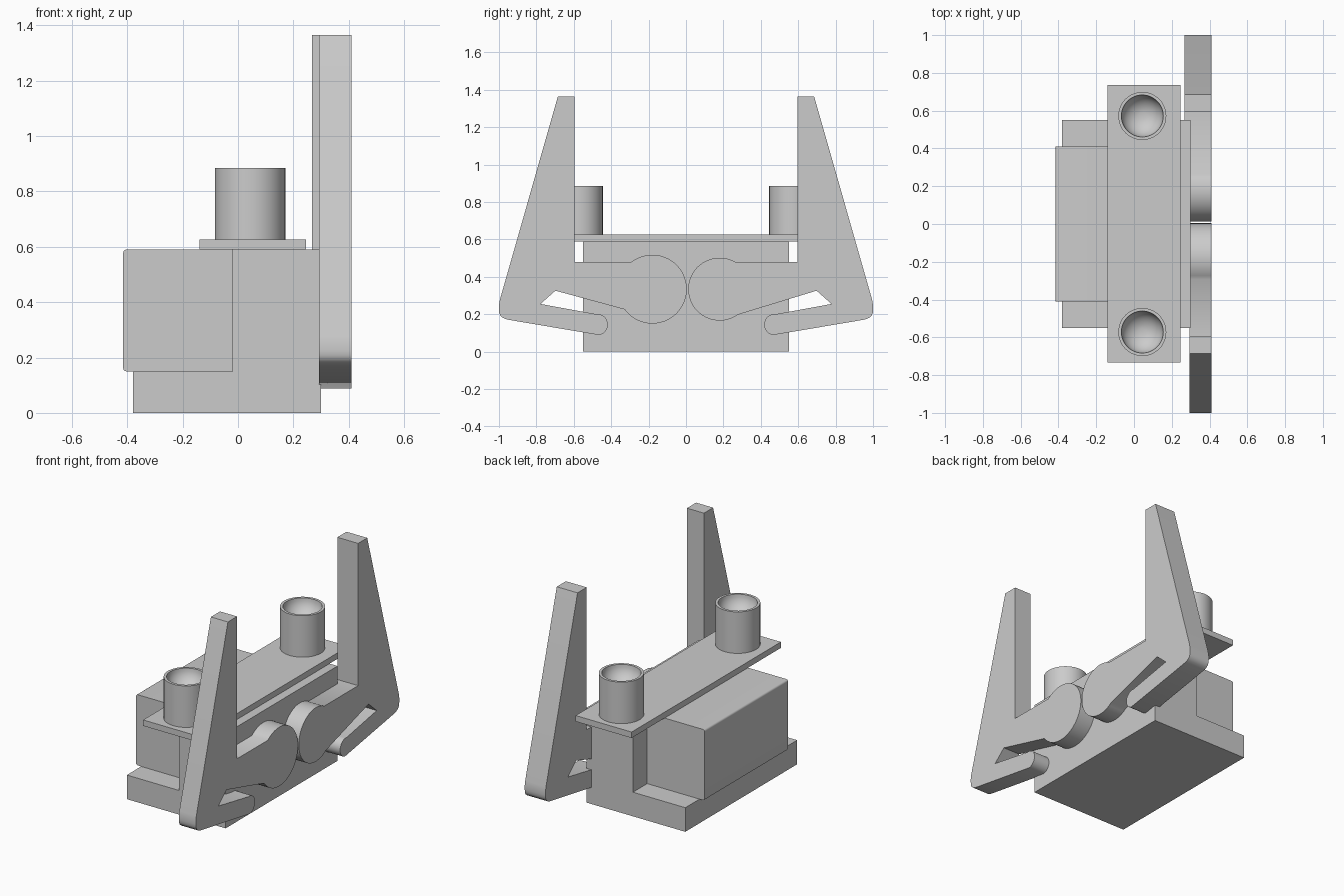
import bpy, bmesh
from math import sin, cos, radians

cube = bpy.data.objects.get("Cube")
if cube:
    bpy.data.objects.remove(cube, do_unlink=True)

grey = bpy.data.materials.new("plain_grey")
grey.use_nodes = True
colour = (0.6, 0.6, 0.6, 1)
grey.diffuse_color = colour
grey.node_tree.nodes["Principled BSDF"].inputs["Base Color"].default_value = colour


def finish(name, bm, smooth=False):
    bmesh.ops.recalc_face_normals(bm, faces=bm.faces)
    mesh = bpy.data.meshes.new(name)
    bm.to_mesh(mesh)
    bm.free()
    mesh.materials.append(grey)
    obj = bpy.data.objects.new(name, mesh)
    bpy.context.collection.objects.link(obj)
    if smooth:
        bpy.ops.object.select_all(action="DESELECT")
        obj.select_set(True)
        bpy.context.view_layer.objects.active = obj
        bpy.ops.object.shade_smooth_by_angle(angle=radians(35))
    return obj


def prism(name, points, axis, lo, hi, smooth=False):
    """Extrude a closed outline along the x or y axis."""
    bm = bmesh.new()
    place = (lambda a, b: (lo, a, b)) if axis == "x" else (lambda a, b: (a, lo, b))
    face = bm.faces.new([bm.verts.new(place(a, b)) for a, b in points])
    extruded = bmesh.ops.extrude_face_region(bm, geom=[face])["geom"]
    moved = [v for v in extruded if isinstance(v, bmesh.types.BMVert)]
    shift = (hi - lo, 0, 0) if axis == "x" else (0, hi - lo, 0)
    bmesh.ops.translate(bm, verts=moved, vec=shift)
    return finish(name, bm, smooth)


def rect(a0, a1, b0, b1):
    return [(a0, b0), (a1, b0), (a1, b1), (a0, b1)]


def arc(cy, cz, r, start, end, steps):
    angles = [radians(start + (end - start) * i / steps) for i in range(steps + 1)]
    return [(cy + r * cos(a), cz + r * sin(a)) for a in angles]


# L-shaped body: low shelf with a tall wall
prism("body", [(-0.38, 0), (0.3, 0), (0.3, 0.59), (-0.02, 0.59),
               (-0.02, 0.15), (-0.38, 0.15)], "y", -0.55, 0.55)

# Block resting on the shelf, softened outer edges
block = (arc(-0.403, 0.162, 0.012, 270, 180, 4) + arc(-0.403, 0.578, 0.012, 180, 90, 4)
         + [(-0.02, 0.59), (-0.02, 0.15)])
prism("motor_block", block, "y", -0.41, 0.41, True)

# Top plate
prism("top_plate", rect(-0.14, 0.245, 0.59, 0.627), "y", -0.733, 0.735)


# Round cups with a bowl-shaped hollow
def cup(name, y):
    base, top, outer, inner, depth = 0.627, 0.885, 0.127, 0.111, 0.1
    profile = [(outer, base), (outer, top), (inner, top)]
    profile += [(inner * cos(radians(t)), top - depth * sin(radians(t)))
                for t in range(10, 90, 10)]
    n = 48
    bm = bmesh.new()
    rings = [[bm.verts.new((0.044 + r * cos(radians(360 * k / n)),
                            y + r * sin(radians(360 * k / n)), z)) for k in range(n)]
             for r, z in profile]
    for a, b in zip(rings, rings[1:]):
        for k in range(n):
            bm.faces.new((a[k], a[(k + 1) % n], b[(k + 1) % n], b[k]))
    bm.faces.new(rings[0])
    bm.faces.new(rings[-1])
    finish(name, bm, True)


cup("front_cup", -0.572)
cup("back_cup", 0.572)


# Gripper arms: tall finger, round knuckle and lower spring tongue
def arm(name, side, x0, radius, upper, lower):
    outline = [(0.685, 1.365), (0.595, 1.365), (0.595, 0.48)]
    outline += arc(0.18, 0.334, radius, upper, lower, 36)
    outline += [(0.698, 0.326), (0.778, 0.255)]
    outline += arc(0.475, 0.145, 0.057, 80, 260, 14)
    outline += [(0.888, 0.16), (0.957, 0.172), (0.978, 0.18), (0.992, 0.192),
                (0.999, 0.208), (1.0, 0.225), (1.0, 0.25), (0.995, 0.278)]
    prism(name, [(side * y, z) for y, z in outline], "x", x0, 0.41, True)


arm("front_arm", -1, 0.293, 0.184, 52, 324)
arm("back_arm", 1, 0.267, 0.168, 60, 306)
